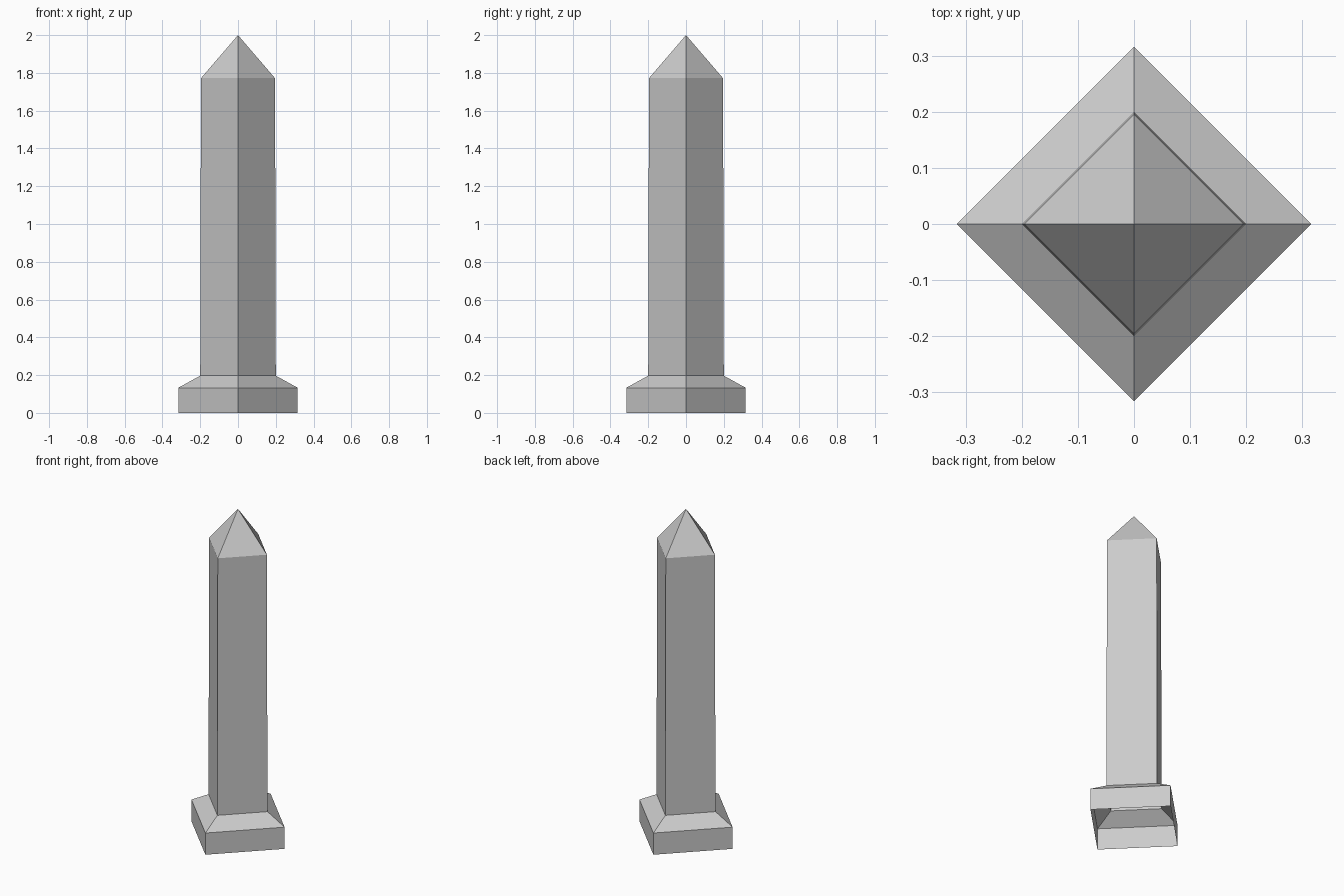
import bpy
import bmesh
from mathutils import Matrix

cube = bpy.data.objects.get("Cube")
if cube:
    bpy.data.objects.remove(cube, do_unlink=True)

# Single grey stone colour
stone = bpy.data.materials.new("grey_stone")
stone.use_nodes = True
stone_colour = (0.6, 0.6, 0.6, 1)
stone.diffuse_color = stone_colour
stone.node_tree.nodes["Principled BSDF"].inputs["Base Color"].default_value = stone_colour


def frustum(name, r_low, r_high, z_low, z_high):
    """Four-sided hollow section, open at both ends, corners on the axes."""
    bm = bmesh.new()
    bmesh.ops.create_cone(
        bm, cap_ends=False, segments=4, radius1=r_low, radius2=r_high,
        depth=z_high - z_low,
        matrix=Matrix.Translation((0, 0, (z_low + z_high) / 2)))
    bmesh.ops.remove_doubles(bm, verts=bm.verts[:], dist=0.0001)
    bmesh.ops.recalc_face_normals(bm, faces=bm.faces[:])
    mesh = bpy.data.meshes.new(name)
    bm.to_mesh(mesh)
    bm.free()
    mesh.materials.append(stone)
    obj = bpy.data.objects.new(name, mesh)
    bpy.context.collection.objects.link(obj)
    return obj


# Plinth, its sloped shoulder, the slightly tapered shaft and pointed cap
BASE, FOOT, NECK = 0.316, 0.2, 0.196
frustum("plinth", BASE, BASE, 0, 0.133)
frustum("plinth_slope", BASE, FOOT, 0.133, 0.197)
frustum("shaft", FOOT, NECK, 0.197, 1.772)
frustum("pyramid_cap", NECK, 0, 1.772, 2)
